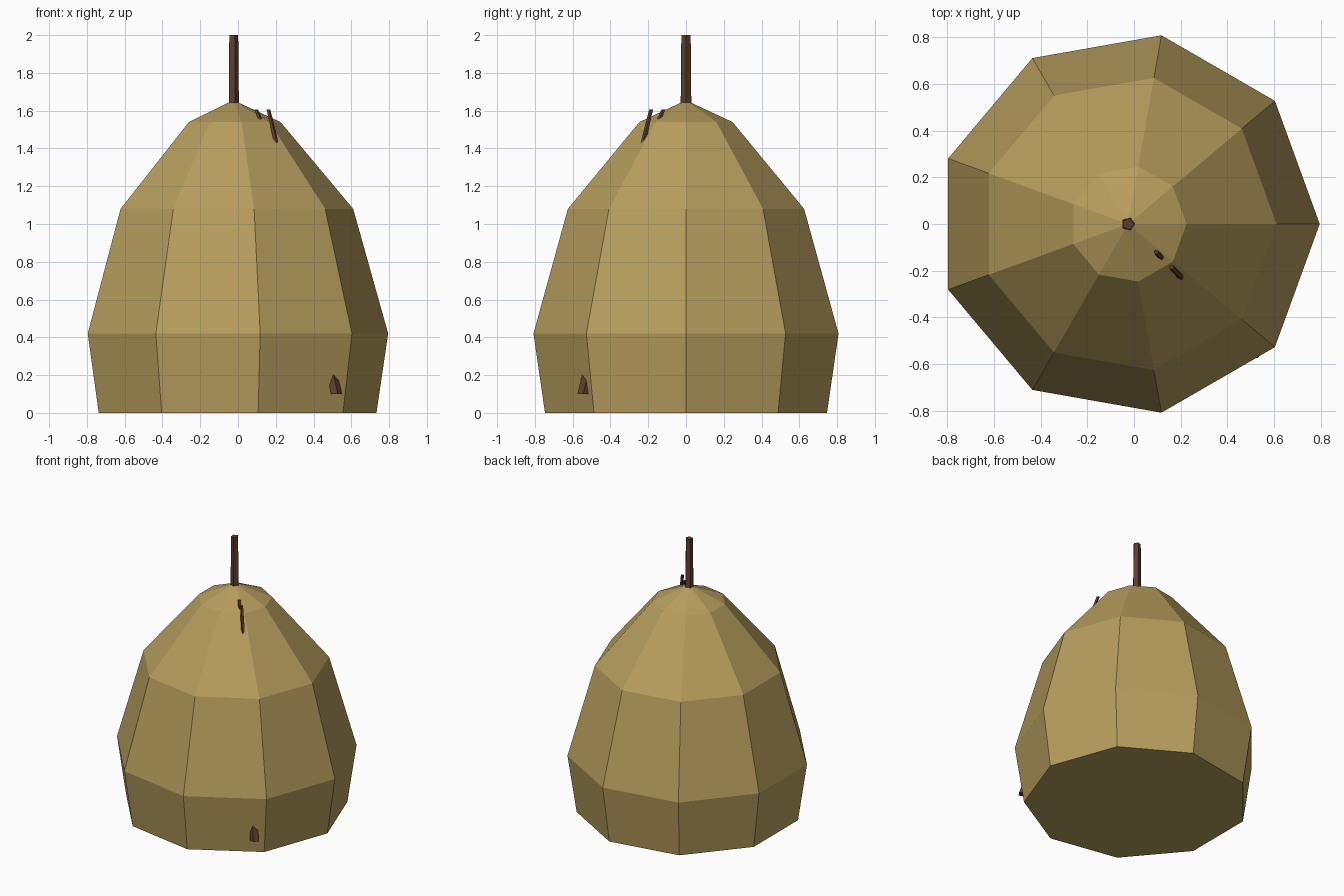
import bpy
import bmesh
from math import cos, sin, tau, radians
from mathutils import Vector

cube = bpy.data.objects.get("Cube")
if cube:
    bpy.data.objects.remove(cube, do_unlink=True)

CENTRE = Vector((-0.025, 0, 0))


def make_material(name, colour):
    mat = bpy.data.materials.new(name)
    mat.use_nodes = True
    mat.diffuse_color = colour
    node = next(n for n in mat.node_tree.nodes if n.type == 'BSDF_PRINCIPLED')
    node.inputs["Base Color"].default_value = colour
    node.inputs["Roughness"].default_value = 0.9
    return mat


def finish(name, bm, mat):
    bmesh.ops.recalc_face_normals(bm, faces=bm.faces[:])
    mesh = bpy.data.meshes.new(name)
    bm.to_mesh(mesh)
    bm.free()
    mesh.materials.append(mat)
    obj = bpy.data.objects.new(name, mesh)
    bpy.context.collection.objects.link(obj)
    return obj


def lathe(name, profile, apex, sides, mat):
    """Faceted body from (radius, height) rings, closed below and pointed on top."""
    bm = bmesh.new()
    rings = [[bm.verts.new(CENTRE + Vector((r * cos(tau * i / sides),
                                            r * sin(tau * i / sides), z)))
              for i in range(sides)] for r, z in profile]
    tip = bm.verts.new(CENTRE + Vector((0, 0, apex)))
    bm.faces.new(rings[0])
    for i in range(sides):
        j = (i + 1) % sides
        for low, high in zip(rings, rings[1:]):
            bm.faces.new((low[i], low[j], high[j], high[i]))
        bm.faces.new((rings[-1][i], rings[-1][j], tip))
    return finish(name, bm, mat)


def stick(name, start, end, r_start, r_end, mat, sides=5):
    """Tapered stick with level ends."""
    bm = bmesh.new()
    rings = [[bm.verts.new(p + Vector((r * cos(tau * i / sides),
                                       r * sin(tau * i / sides), 0)))
              for i in range(sides)]
             for p, r in ((start, r_start), (end, r_end))]
    for ring in rings:
        bm.faces.new(ring)
    for i in range(sides):
        j = (i + 1) % sides
        bm.faces.new((rings[0][i], rings[0][j], rings[1][j], rings[1][i]))
    return finish(name, bm, mat)


def radial(r, z, angle=radians(-45)):
    return CENTRE + Vector((r * cos(angle), r * sin(angle), z))


straw = make_material("straw", (0.47, 0.34, 0.11, 1))
wood = make_material("dark_wood", (0.105, 0.048, 0.026, 1))

# Straw dome
lathe("straw_dome", [(0.758, 0), (0.82, 0.42), (0.635, 1.08), (0.25, 1.54)],
      1.655, 9, straw)

# Stem on top
stick("top_stem", CENTRE + Vector((0, 0, 1.6)), CENTRE + Vector((0, 0, 2)),
      0.03, 0.026, wood)

# Leaning stick that pokes out at the foot and the shoulder, with a side twig
stick("leaning_stick", radial(0.77, 0.1), radial(0.262, 1.605), 0.032, 0.011, wood)
stick("side_twig", radial(0.37, 1.28), radial(0.17, 1.605), 0.015, 0.011, wood)
